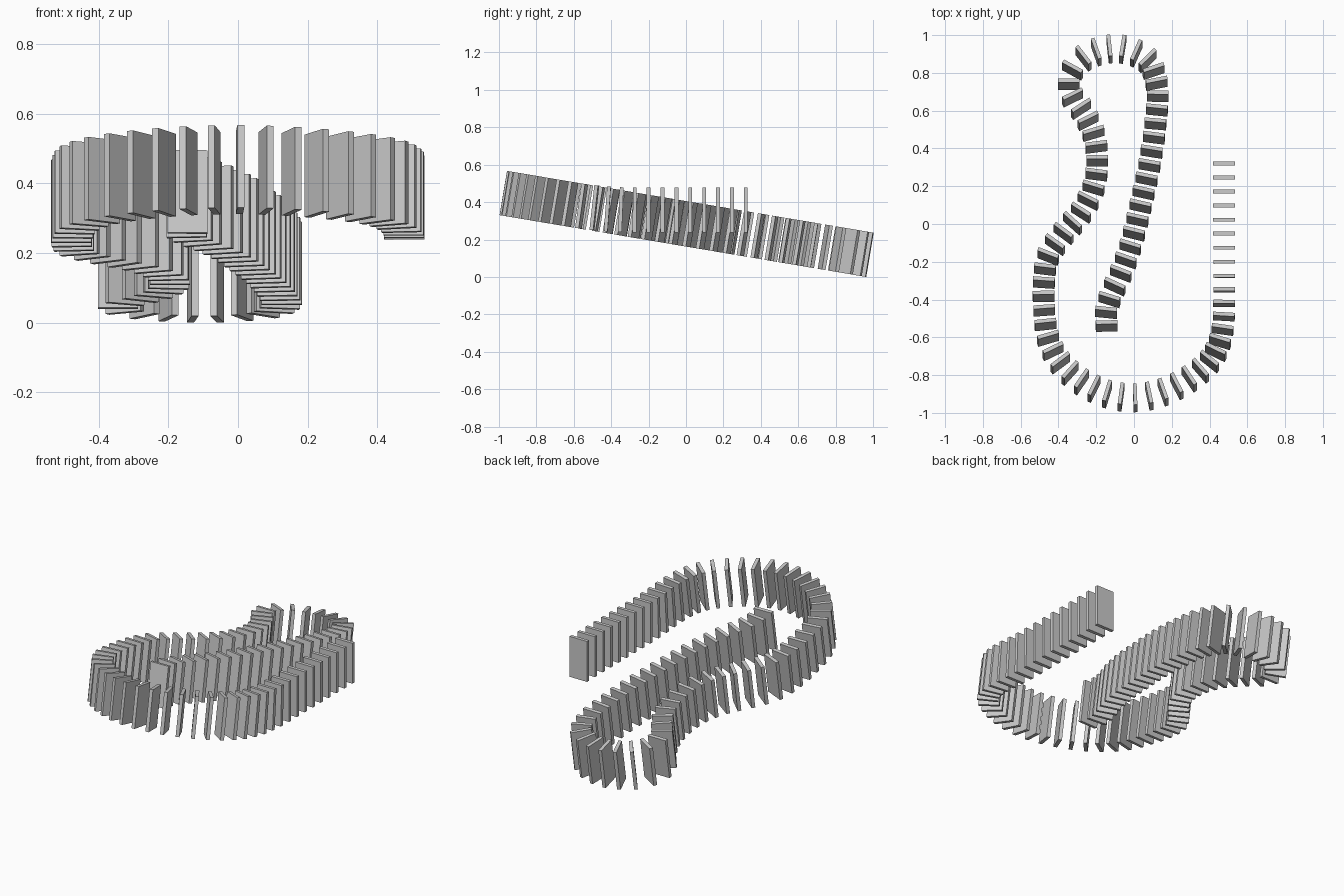
import bpy
from mathutils import Vector, Matrix

cube = bpy.data.objects.get("Cube")
if cube:
    bpy.data.objects.remove(cube, do_unlink=True)

WIDTH, THICK, HEIGHT = 0.115, 0.02, 0.24
SLOPE = 0.1685
LEVEL = 0.358          # centre height of the level start
RAMP_Y, RAMP_LENGTH = -0.27, 0.34

# Single stone grey material
grey = bpy.data.materials.new("light_grey")
grey.use_nodes = True
colour = (0.6, 0.6, 0.6, 1)
grey.diffuse_color = colour
grey.node_tree.nodes["Principled BSDF"].inputs["Base Color"].default_value = colour

# Plan of the winding row: domino number, x, y
PLAN = (
    (0, .477, .32), (5, .477, -.051), (10, .477, -.42), (11, .476, -.49),
    (13, .455, -.622), (15, .4, -.728), (17, .293, -.82), (19, .154, -.89),
    (21, .006, -.92), (23, -.142, -.9), (25, -.278, -.835), (27, -.39, -.735),
    (29, -.455, -.605), (31, -.475, -.457), (33, -.477, -.31), (35, -.455, -.172),
    (37, -.373, -.05), (39, -.28, .06), (41, -.215, .19), (43, -.195, .335),
    (45, -.215, .48), (47, -.28, .61), (48, -.325, .67), (49, -.345, .74),
    (50, -.325, .815), (51, -.268, .877), (52, -.2, .91), (54, -.06, .925),
    (56, .072, .865), (58, .12, .745), (61, .113, .53), (64, .081, .31),
    (67, .034, .094), (70, -.02, -.122), (72, -.07, -.262), (74, -.13, -.4),
    (75, -.147, -.468), (76, -.145, -.54))
knots = [Vector(p) for p in PLAN]
knots = [2 * knots[0] - knots[1]] + knots + [2 * knots[-1] - knots[-2]]


def tangent(a, b, c):
    """Curve direction at b, per domino, allowing for uneven gaps."""
    before, after = b.x - a.x, c.x - b.x
    return ((b - a) / before * after + (c - b) / after * before) / (before + after)


def row_point(n):
    """Plan position at a (fractional) domino number."""
    i = 1
    while i < len(knots) - 3 and knots[i + 1].x <= n:
        i += 1
    a, b, c, d = knots[i - 1:i + 3]
    gap = c.x - b.x
    t = (n - b.x) / gap
    s = 1 - t
    p = (b * s * s * (1 + 2 * t) + tangent(a, b, c) * gap * t * s * s
         + c * t * t * (3 - 2 * t) - tangent(b, c, d) * gap * t * t * s)
    return Vector((p.y, p.z))


def ground(p):
    """Centre height and downhill slope at a plan position."""
    if p.x > 0.25:
        t = max((RAMP_Y - p.y) / RAMP_LENGTH, 0)
        if t < 1:
            return LEVEL + SLOPE * RAMP_LENGTH / 2 * t * t, SLOPE * t
    return 0.284 - SLOPE * p.y, SLOPE


# Shared domino block
x, y, z = WIDTH / 2, THICK / 2, HEIGHT / 2
block = bpy.data.meshes.new("domino_block")
block.from_pydata([(i, j, k) for i in (-x, x) for j in (-y, y) for k in (-z, z)], [],
                  [(0, 1, 3, 2), (4, 6, 7, 5), (0, 4, 5, 1),
                   (2, 3, 7, 6), (0, 2, 6, 4), (1, 5, 7, 3)])
block.materials.append(grey)

# Stand each domino square to the row and to the sloping ground
for n in range(PLAN[-1][0] + 1):
    p = row_point(n)
    heading = row_point(n + 0.05) - row_point(n - 0.05)
    height, slope = ground(p)
    up = Vector((0, slope, 1)).normalized()
    along = Vector((heading.x, heading.y, -slope * heading.y)).normalized()
    side = along.cross(up)
    domino = bpy.data.objects.new(f"domino_{n + 1:02d}", block)
    domino.matrix_world = Matrix.Translation((p.x, p.y, height)) @ \
        Matrix((side, along, up)).transposed().to_4x4()
    bpy.context.collection.objects.link(domino)
